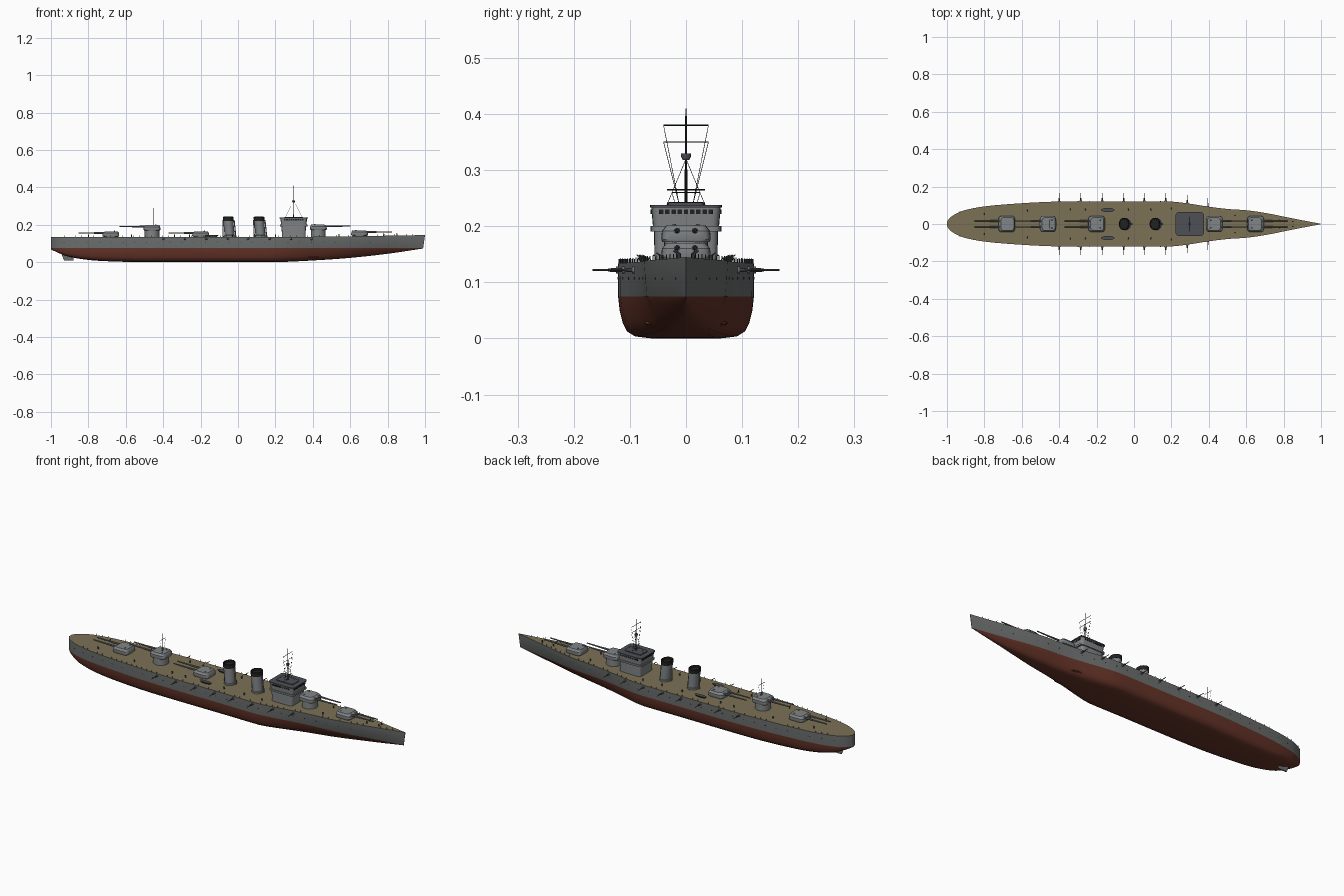
import bpy, bmesh, math
from mathutils import Vector

if "Cube" in bpy.data.objects:
    bpy.data.objects.remove(bpy.data.objects["Cube"])

def mat(name, r, g, b):
    m = bpy.data.materials.new(name)
    m.diffuse_color = (r, g, b, 1)
    m.use_nodes = True
    m.node_tree.nodes["Principled BSDF"].inputs["Base Color"].default_value = m.diffuse_color
    return m

HULL = mat("hull grey", .15, .155, .155)
RED = mat("red bottom paint", .13, .034, .021)
DECK = mat("deck tan", .20, .165, .09)
GREY = mat("superstructure grey", .22, .235, .24)
DARK = mat("roof dark grey", .075, .08, .092)
BLACK = mat("black", .015, .015, .016)

def finish(name, bm, *mats):
    bmesh.ops.recalc_face_normals(bm, faces=bm.faces)
    me = bpy.data.meshes.new(name)
    bm.to_mesh(me)
    bm.free()
    for m in mats:
        me.materials.append(m)
    ob = bpy.data.objects.new(name, me)
    bpy.context.collection.objects.link(ob)
    return ob

def bridge(bm, rings, closed=True):
    n = len(rings[0])
    for a, b in zip(rings, rings[1:]):
        for i in range(n if closed else n - 1):
            j = (i + 1) % n
            bm.faces.new((a[i], a[j], b[j], b[i]))
    bm.faces.new(rings[0])
    bm.faces.new(rings[-1])

def loft(name, secs, m, power=5, n=32):
    """Stack of superellipse sections (cx, cy, hx, hy, z)."""
    bm = bmesh.new()
    rings = []
    for cx, cy, hx, hy, z in secs:
        ring = []
        for k in range(n):
            c, s = math.cos(2 * math.pi * k / n), math.sin(2 * math.pi * k / n)
            e = 2 / power
            ring.append(bm.verts.new((cx + hx * math.copysign(abs(c) ** e, c),
                                      cy + hy * math.copysign(abs(s) ** e, s), z)))
        rings.append(ring)
    bridge(bm, rings)
    return finish(name, bm, m)

def rods(name, items, m, n=8):
    """Many thin rods (start, end, r1, r2) in one object."""
    bm = bmesh.new()
    for p, q, r1, r2 in items:
        p, q = Vector(p), Vector(q)
        rot = (q - p).to_track_quat('Z', 'Y')
        rings = [[bm.verts.new(o + rot @ Vector((r * math.cos(2 * math.pi * k / n),
                                                 r * math.sin(2 * math.pi * k / n), 0)))
                  for k in range(n)] for o, r in ((p, r1), (q, r2))]
        bridge(bm, rings)
    return finish(name, bm, m)

def curve(tab, x):
    """Smooth interpolation through a short table."""
    i = max(0, min(len(tab) - 2, sum(1 for t in tab if t[0] <= x) - 1))
    def slope(k):
        a, b = tab[max(k - 1, 0)], tab[min(k + 1, len(tab) - 1)]
        return (b[1] - a[1]) / (b[0] - a[0])
    (x0, y0), (x1, y1) = tab[i], tab[i + 1]
    h = x1 - x0
    t = (x - x0) / h
    return ((2*t**3 - 3*t*t + 1) * y0 + (t**3 - 2*t*t + t) * h * slope(i)
            + (3*t*t - 2*t**3) * y1 + (t**3 - t*t) * h * slope(i + 1))

WIDTH = [(-1, .012), (-.985, .033), (-.95, .056), (-.9, .075), (-.8, .094), (-.6, .111), (-.4, .12),
         (0, .12), (.2, .12), (.3, .108), (.4, .092), (.5, .08), (.6, .073), (.7, .058),
         (.8, .038), (.9, .018), (.99, .001)]
KEEL = [(-1, .068), (-.95, .045), (-.9, .028), (-.8, .012), (-.7, .005), (-.5, 0), (0, 0), (.2, 0),
        (.4, .009), (.6, .023), (.8, .045), (.99, .073)]
WL = .075

def half(x): return curve(WIDTH, x)
def bow(x): return max(0, min(1, (x - .2) / .6))
def deck(x): return .134 + .011 * max(0, (x - .2) / .8) ** 1.3
def side(x, z):
    f = (z - WL) / (deck(x) - WL)
    return half(x) * (1 - .1 * bow(x) * (1 - f))

# Hull: lofted stations, red under the waterline, tan deck
FULL = [(0, 0), (.5, 0), (.75, .05), (.87, .17), (.93, .36), (.975, .65), (1, 1)]
bm = bmesh.new()
rings = []
N = 80
for i in range(N + 1):
    x = -.995 * math.cos(math.pi * i / N) - .005
    k, t = max(0, curve(KEEL, x)), bow(x)
    prof = [(side(x, WL) * (fy * (1 - .7 * t) + .7 * t * fz ** .8 if fy else 0), k + fz * (WL - k))
            for fy, fz in FULL] + [(half(x), deck(x))]
    pts = [(-y, z) for y, z in prof[:0:-1]] + prof
    rings.append([bm.verts.new((x + .01 * t * max(0, z - WL) / .07, y, z)) for y, z in pts])
bridge(bm, rings, False)
for a, b in zip(rings, rings[1:]):
    f = bm.faces.new((a[0], a[-1], b[-1], b[0]))
    f.material_index = 2
for f in bm.faces:
    if f.material_index == 0 and f.calc_center_median().z < WL:
        f.material_index = 1
finish("hull", bm, HULL, RED, DECK)

# Rudder
loft("rudder", [(-.905, 0, .025, .003, .01), (-.915, 0, .035, .004, .06)], HULL)

# Main gun turrets: position, direction, raised
barrels, muzzles, sights = [], [], []
for n, (x, d, up) in enumerate([(.65, 1, 0), (.43, 1, .034), (-.2, -1, 0), (-.46, -1, .034), (-.68, -1, 0)]):
    z = deck(x) + up
    loft(f"barbette_{n}", [(x, 0, .039, .039, .13), (x, 0, .039, .039, z + .003)], GREY, 2)
    loft(f"turret_{n}", [(x, 0, .043, .042, z + .002), (x, 0, .045, .044, z + .006),
                         (x, 0, .044, .043, z + .021), (x - d * .003, 0, .035, .035, z + .031)], GREY)
    for y in (-.016, .016):
        barrels.append(((x + d * .03, y, z + .022), (x + d * .09, y, z + .022), .0055, .0045))
        barrels.append(((x + d * .09, y, z + .022), (x + d * .172, y, z + .023), .004, .003))
        muzzles.append(((x + d * .172, y, z + .023), (x + d * .1725, y, z + .023), .0025, .0025))
        sights.append(((x - d * .02, y * 1.3, z + .03), (x - d * .02, y * 1.3, z + .034), .004, .003))
rods("gun_barrels", barrels, HULL, 10)
rods("gun_muzzles", muzzles, BLACK)
rods("turret_sights", sights, GREY)

# Funnels raked aft, with black caps
for n, x in enumerate((-.045, .12)):
    loft(f"funnel_{n}", [(x, 0, .031, .036, .13), (x, 0, .031, .036, .142), (x, 0, .027, .032, .144),
                         (x - .007, 0, .027, .032, .222)], GREY, 2)
    loft(f"funnel_cap_{n}", [(x - .007, 0, .0285, .0335, .221), (x - .008, 0, .0285, .0335, .242),
                             (x - .008, 0, .024, .029, .243), (x - .008, 0, .023, .028, .232)], BLACK, 2)
    rods(f"steam_pipe_{n}", [((x + s * .034, 0, .13), (x + s * .03 - .006, 0, .225), .003, .003)
                             for s in (-1, 1)], GREY)

# Bridge tower
B = .298
loft("bridge_lower", [(B, 0, .063, .056, .13), (B, 0, .065, .057, .192)], GREY, 9)
loft("bridge_platform", [(B, 0, .074, .063, .191), (B, 0, .074, .063, .2)], GREY, 9)
loft("bridge_upper", [(B, 0, .068, .059, .2), (B, 0, .071, .062, .235)], GREY, 9)
loft("bridge_roof", [(B, 0, .076, .064, .233), (B, 0, .076, .064, .238)], DARK, 9)
loft("roof_hatch", [(B, 0, .05, .032, .238), (B, 0, .05, .032, .242)], DARK, 9)
bm = bmesh.new()
def pane(c, s):
    r = bmesh.ops.create_cube(bm, size=1)
    for v in r['verts']:
        v.co = Vector([c[i] + v.co[i] * s[i] for i in range(3)])
for k in range(-4, 5):
    for s in (-1, 1):
        pane((B + s * .0705, k * .011, .226), (.003, .008, .008))
        pane((B + k * .012, s * .0615, .226), (.009, .003, .008))
finish("bridge_windows", bm, BLACK)

# Masts, yards and rigging
mast = [((B, 0, .23), (B, 0, .33), .0028, .002), ((B, 0, .33), (B, 0, .41), .002, .0012),
        ((-.45, 0, .19), (-.45, 0, .29), .002, .001)]
wires = []
for z, w in ((.38, .04), (.35, .04), (.265, .034)):
    mast.append(((B, -w, z), (B, w, z), .001, .001))
mast.append(((-.45, -.025, .26), (-.45, .025, .26), .001, .001))
for s in (-1, 1):
    for z, w in ((.38, .04), (.35, .04)):
        wires.append(((B, s * w, z), (B, s * .012, .238), .0005, .0005))
    wires.append(((B, 0, .32), (B, s * .034, .238), .0005, .0005))
    wires.append(((B, 0, .33), (B + s * .045, 0, .238), .0005, .0005))
    wires.append(((-.45, s * .025, .26), (-.45, s * .008, .2), .0005, .0005))
rods("masts", mast, BLACK)
rods("rigging", wires, BLACK, 4)
loft("lookout", [(B, 0, .005, .006, .318), (B, 0, .008, .009, .325), (B, 0, .008, .009, .33)], DARK, 2, 16)

# Side guns, portholes, railing posts, deck fittings
guns, holes, posts, fits, mounts = [], [], [], [], []
for s in (-1, 1):
    for x in (-.4, -.285, -.17, -.055, .055, .17, .285, .395):
        w = side(x, .122)
        mounts.append(((x, s * (w - .01), .122), (x, s * (w + .004), .122), .008, .006))
        guns.append(((x, s * w, .122), (x, s * (w + .018), .122), .0035, .003))
        guns.append(((x, s * (w + .018), .122), (x, s * (w + .046), .122), .002, .0015))
    for k in range(30):
        x = -.93 + k * .063
        w = side(x, .107)
        holes.append(((x, s * (w - .004), .107), (x, s * (w + .0008), .107), .0022, .0022))
    for k in range(62):
        x = -.96 + k * .031
        y = s * max(0, half(x) - .002)
        posts.append(((x, y, deck(x) - .002), (x, y, deck(x) + .008), .0009, .0009))
    for x, y in ((-.8, .05), (-.57, .07), (-.34, .075), (-.26, .075), (-.03, .075), (.09, .075),
                 (.2, .08), (.54, .045), (.78, .015), (.85, .012)):
        z = deck(x)
        fits.append(((x, s * y, z - .002), (x, s * y, z + .01), .003, .0025))
        fits.append(((x, s * y, z + .01), (x, s * (y + .008), z + .015), .0015, .001))
    loft(f"boat_{s}", [(-.14, s * .075, .026, .006, .135), (-.14, s * .075, .036, .011, .144)], DARK, 2, 20)
    # Low bilge fairing
    loft(f"bilge_fairing_{s}", [(.38, s * .06, .03, .006, .021), (.38, s * .064, .055, .01, .026),
                                (.38, s * .066, .03, .006, .031)], RED, 2, 20)
rods("side_guns", guns, DARK)
rods("side_gun_mounts", mounts, HULL, 12)
rods("portholes", holes, BLACK)
rods("railing_posts", posts, DARK, 4)
rods("deck_fittings", fits, DARK)

# Smooth shading with sharp edges kept
bpy.ops.object.select_all(action='SELECT')
bpy.context.view_layer.objects.active = bpy.data.objects["hull"]
bpy.ops.object.shade_smooth_by_angle(angle=math.radians(32))
